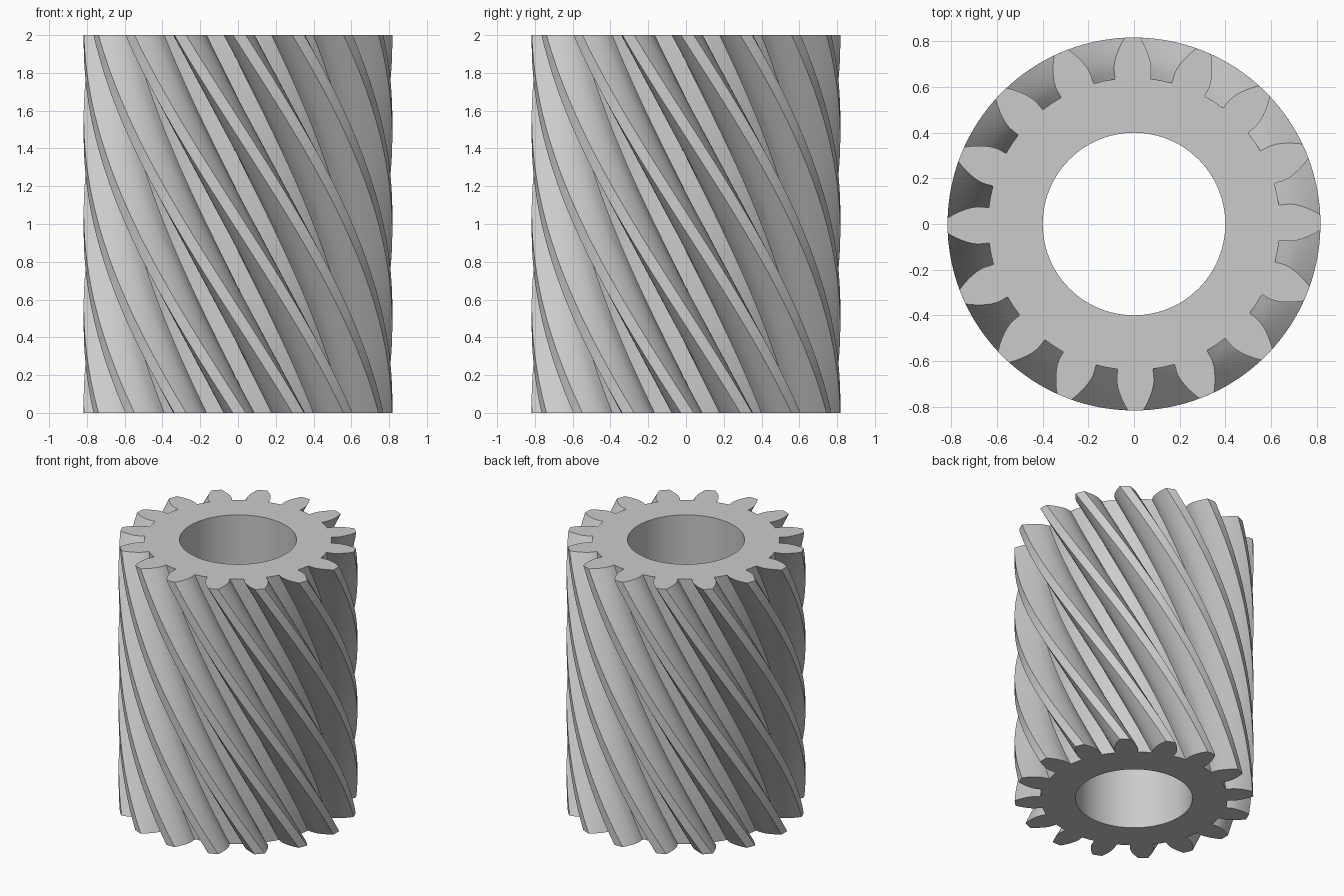
import bpy, bmesh
from math import sin, cos, tan, acos, radians, pi

if "Cube" in bpy.data.objects:
    bpy.data.objects.remove(bpy.data.objects["Cube"])

TEETH, HEIGHT, LAYERS = 16, 2.0, 40
TIP_R, PITCH_R, ROOT_R, BORE_R = 0.817, 0.737, 0.64, 0.4
PRESSURE, TWIST, PHASE = radians(22.8), radians(-90), radians(0.5)
BASE_R = PITCH_R * cos(PRESSURE)
STEP = 2 * pi / TEETH


def involute(a):
    return tan(a) - a


def half_angle(r):
    """Half the tooth width, as an angle, at radius r."""
    a = acos(min(1, BASE_R / r))
    return STEP / 4 + involute(PRESSURE) - involute(a)


def gear_outline():
    """Radius and angle of every point around the toothed outline."""
    n = 7
    radii = [ROOT_R + (TIP_R - ROOT_R) * i / n for i in range(n + 1)]
    flank = [(r, half_angle(r)) for r in radii]
    tooth = [(r, -a) for r, a in flank] + [(TIP_R, 0)]
    tooth += [(r, a) for r, a in reversed(flank)] + [(ROOT_R, STEP / 2)]
    return [(r, a + k * STEP) for k in range(TEETH) for r, a in tooth]


def ring(bm, polar, z, turn=0):
    return [bm.verts.new((r * cos(a + turn), r * sin(a + turn), z)) for r, a in polar]


def join(bm, low, high):
    for i in range(len(low)):
        j = (i + 1) % len(low)
        bm.faces.new((low[i], low[j], high[j], high[i]))


def loop_edges(bm, verts):
    return [bm.edges.get((v, verts[i - 1])) for i, v in enumerate(verts)]


bm = bmesh.new()

# Twisted toothed wall
outline = gear_outline()
rings = [ring(bm, outline, HEIGHT * i / LAYERS, PHASE + TWIST * i / LAYERS)
         for i in range(LAYERS + 1)]
for low, high in zip(rings, rings[1:]):
    join(bm, low, high)

# Straight bore
circle = [(BORE_R, 2 * pi * i / 96) for i in range(96)]
bore = [ring(bm, circle, z) for z in (0, HEIGHT)]
join(bm, *bore)

# Flat end faces with the hole left open
for outer, inner in ((rings[0], bore[0]), (rings[-1], bore[1])):
    bmesh.ops.triangle_fill(bm, use_beauty=True,
                            edges=loop_edges(bm, outer) + loop_edges(bm, inner))
bmesh.ops.recalc_face_normals(bm, faces=bm.faces)

mesh = bpy.data.meshes.new("helical_gear")
bm.to_mesh(mesh)
bm.free()
gear = bpy.data.objects.new("helical_gear", mesh)
bpy.context.collection.objects.link(gear)

# Plain grey metal
grey = bpy.data.materials.new("plain_grey")
grey.use_nodes = True
colour = (0.6, 0.6, 0.6, 1)
grey.diffuse_color = colour
grey.node_tree.nodes["Principled BSDF"].inputs["Base Color"].default_value = colour
mesh.materials.append(grey)

bpy.ops.object.select_all(action="DESELECT")
gear.select_set(True)
bpy.context.view_layer.objects.active = gear
bpy.ops.object.shade_smooth_by_angle(angle=radians(30))
